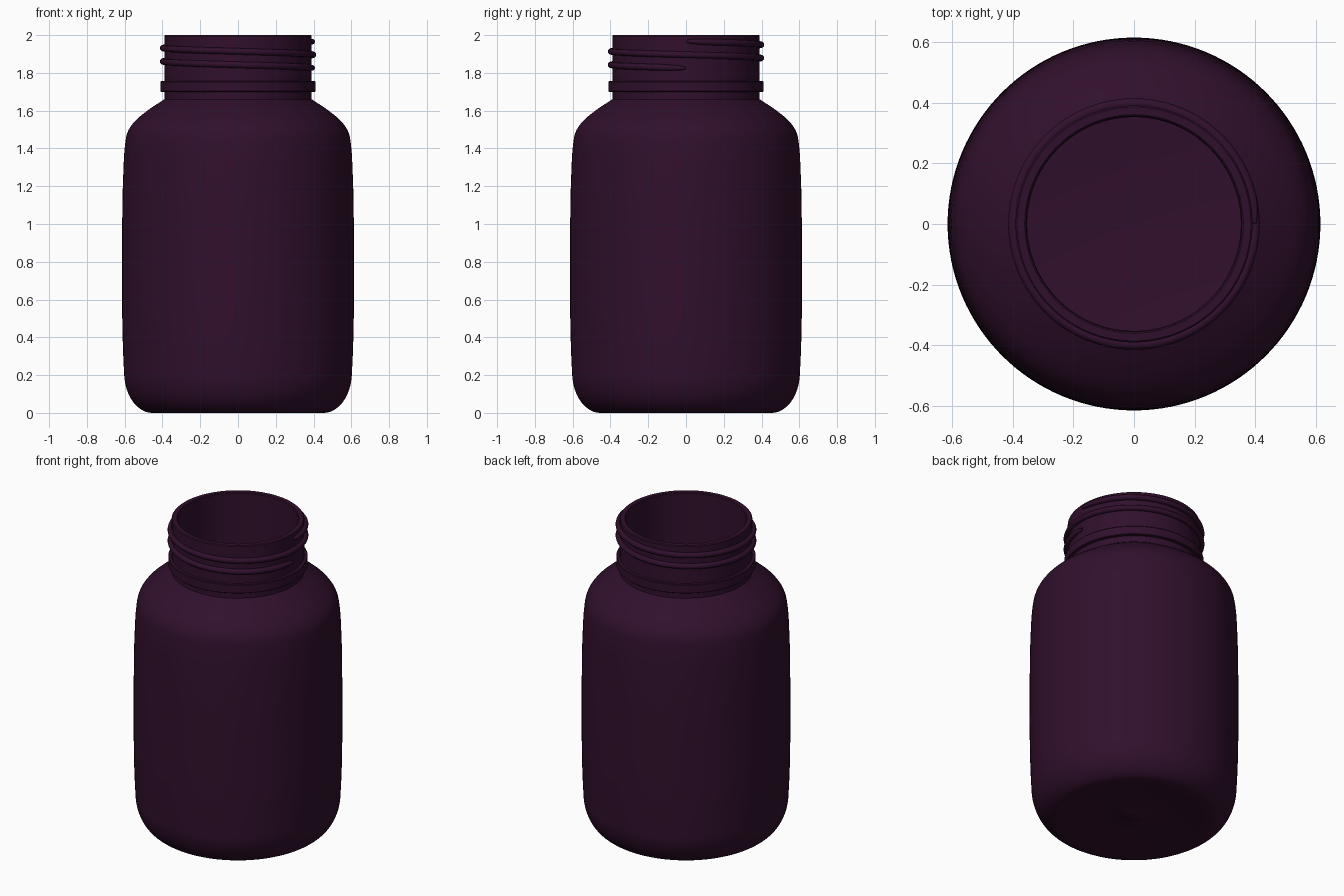
import bpy, bmesh, math
from mathutils import Vector

if "Cube" in bpy.data.objects:
    bpy.data.objects.remove(bpy.data.objects["Cube"])

SEG = 128
plum = bpy.data.materials.new("dark_plum")
plum.diffuse_color = (0.03, 0.005, 0.025, 1)
plum.use_nodes = True
plum.node_tree.nodes["Principled BSDF"].inputs["Base Color"].default_value = plum.diffuse_color


def finish(name, bm):
    bmesh.ops.remove_doubles(bm, verts=bm.verts, dist=1e-5)
    bmesh.ops.recalc_face_normals(bm, faces=bm.faces)
    me = bpy.data.meshes.new(name)
    bm.to_mesh(me)
    bm.free()
    ob = bpy.data.objects.new(name, me)
    bpy.context.collection.objects.link(ob)
    me.materials.append(plum)
    bpy.ops.object.select_all(action='DESELECT')
    ob.select_set(True)
    bpy.context.view_layer.objects.active = ob
    bpy.ops.object.shade_smooth_by_angle(angle=math.radians(35))
    return ob


def curve(pts, n=4):
    """Smooth curve through the given profile points."""
    p = [Vector(q) for q in pts]
    p = [2 * p[0] - p[1]] + p + [2 * p[-1] - p[-2]]
    out = []
    for i in range(1, len(p) - 2):
        h = [p[i - 1], p[i], p[i + 1], p[i + 2]]
        k = [0]
        for a, b in zip(h, h[1:]):
            k.append(k[-1] + max((b - a).length, 1e-6) ** 0.5)
        for j in range(n):
            t = k[1] + (k[2] - k[1]) * j / n
            lerp = lambda a, b, u, v: a * ((v - t) / (v - u)) + b * ((t - u) / (v - u))
            a1, a2, a3 = (lerp(h[m], h[m + 1], k[m], k[m + 1]) for m in range(3))
            b1, b2 = lerp(a1, a2, k[0], k[2]), lerp(a2, a3, k[1], k[3])
            out.append(tuple(lerp(b1, b2, k[1], k[2])))
    return out + [tuple(pts[-1])]


def lathe(name, profile, closed=False):
    bm = bmesh.new()
    vs = [bm.verts.new((r, 0, z)) for r, z in profile]
    es = [bm.edges.new(e) for e in zip(vs, vs[1:])]
    if closed:
        es.append(bm.edges.new((vs[-1], vs[0])))
    bmesh.ops.spin(bm, geom=vs + es, cent=(0, 0, 0), axis=(0, 0, 1),
                   angle=math.tau, steps=SEG)
    bmesh.ops.dissolve_degenerate(bm, edges=bm.edges, dist=1e-6)
    return finish(name, bm)


# Hollow jar: dished base, outer wall, neck, rim, inner wall and floor
base = [(0, 0.022), (0.05, 0.022), (0.065, 0.03), (0.25, 0.022), (0.40, 0.008)]
outer = [(0.46, 0), (0.495, 0.008), (0.54, 0.04), (0.575, 0.09), (0.598, 0.16),
         (0.605, 0.25), (0.612, 0.45), (0.614, 0.75), (0.612, 1.10), (0.608, 1.25),
         (0.599, 1.41), (0.585, 1.485), (0.55, 1.54), (0.48, 1.60), (0.39, 1.66)]
inner = [(0.352, 1.645), (0.45, 1.58), (0.52, 1.52), (0.552, 1.47), (0.565, 1.40),
         (0.575, 1.25), (0.578, 0.75), (0.57, 0.25), (0.55, 0.13), (0.50, 0.06), (0.44, 0.04)]
neck = [(0.39, 1.995), (0.385, 2.0), (0.36, 2.0), (0.355, 1.995)]
lathe("jar_body", base + curve(outer) + neck + curve(inner) + [(0, 0.055)])

# Collar ring below the thread
lathe("neck_collar", [(0.38, 1.70), (0.407, 1.70), (0.41, 1.703), (0.41, 1.753),
                      (0.407, 1.757), (0.38, 1.757)], closed=True)

# Two-turn screw thread with tapered ends
bm = bmesh.new()
rings, N, M = [], 256, 12
for i in range(N + 1):
    a = 2 * math.tau * i / N
    end = min(i, N - i) / 8
    s = 0.017 * (0.3 + 0.7 * math.sqrt(1 - (1 - end) ** 2) if end < 1 else 1)
    z = 1.967 - 0.142 * i / N
    ring = []
    for j in range(M):
        b = math.tau * j / M
        r = 0.397 + s * math.cos(b)
        ring.append(bm.verts.new((r * math.cos(a), r * math.sin(a), z + s * math.sin(b))))
    rings.append(ring)
for p, q in zip(rings, rings[1:]):
    for j in range(M):
        bm.faces.new((p[j], p[(j + 1) % M], q[(j + 1) % M], q[j]))
bm.faces.new(rings[0])
bm.faces.new(rings[-1])
finish("screw_thread", bm)
